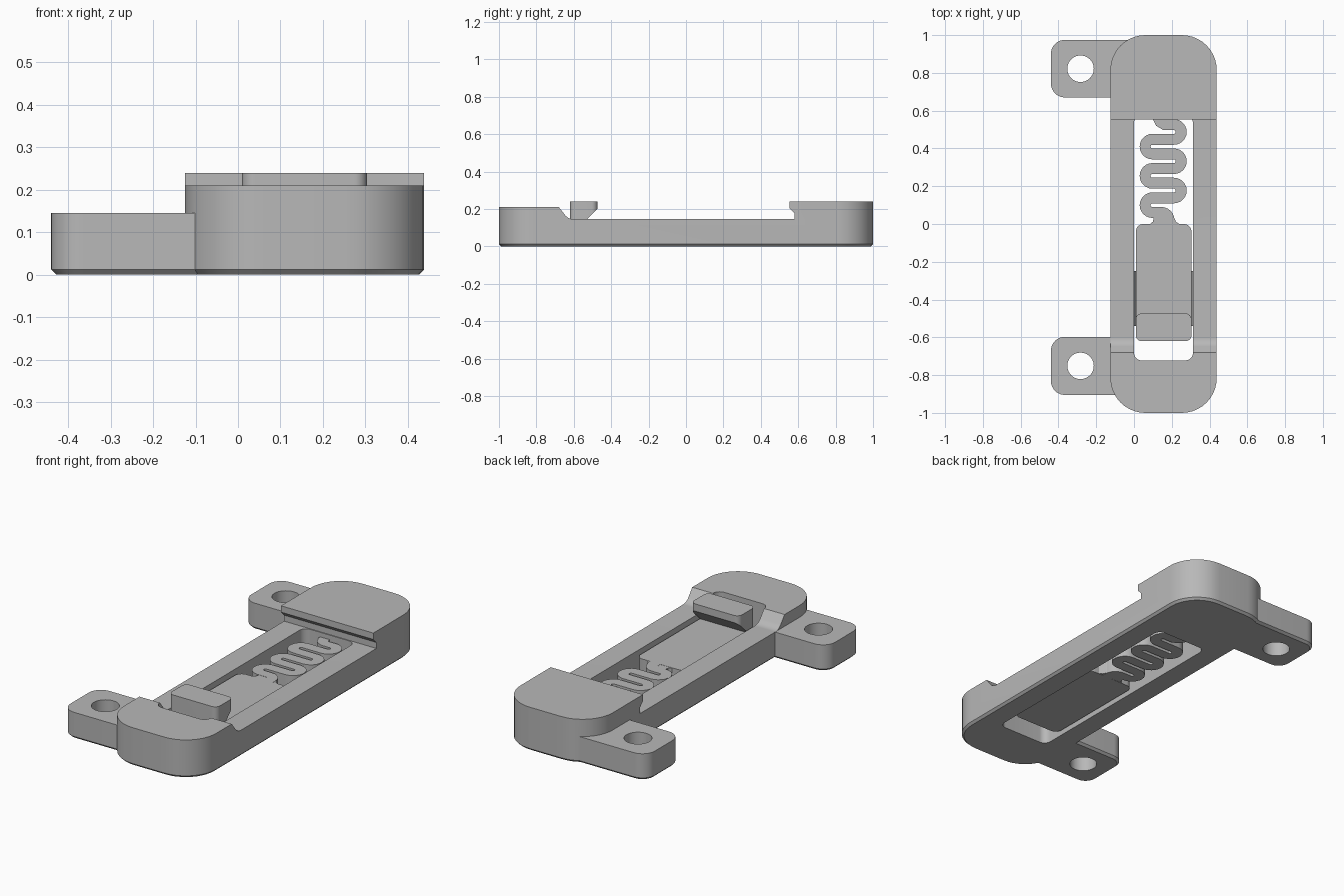
import bpy, bmesh
from math import sin, cos, pi, radians
from mathutils import Vector

cube = bpy.data.objects.get("Cube")
if cube:
    bpy.data.objects.remove(cube)

grey = bpy.data.materials.new("plain grey")
grey.use_nodes = True
COLOUR = (0.48, 0.48, 0.48, 1)
grey.diffuse_color = COLOUR
grey.node_tree.nodes["Principled BSDF"].inputs["Base Color"].default_value = COLOUR


def finish(name, bm):
    bmesh.ops.recalc_face_normals(bm, faces=bm.faces)
    mesh = bpy.data.meshes.new(name)
    bm.to_mesh(mesh)
    bm.free()
    mesh.materials.append(grey)
    ob = bpy.data.objects.new(name, mesh)
    bpy.context.collection.objects.link(ob)
    return ob


def loft(name, rings):
    """Closed solid through rings of equal length."""
    bm = bmesh.new()
    rows = [[bm.verts.new(p) for p in ring] for ring in rings]
    n = len(rows[0])
    for low, high in zip(rows, rows[1:]):
        for i in range(n):
            j = (i + 1) % n
            bm.faces.new((low[i], low[j], high[j], high[i]))
    bm.faces.new(rows[0][::-1])
    bm.faces.new(rows[-1])
    return finish(name, bm)


def rounded(x0, x1, y0, y1, r, inset=0, z=0, steps=10):
    """Ring of a rounded rectangle."""
    k = max(r - inset, 0.002)
    corners = [(x1 - r, y1 - r), (x0 + r, y1 - r), (x0 + r, y0 + r), (x1 - r, y0 + r)]
    return [(cx + k * cos(a), cy + k * sin(a), z)
            for q, (cx, cy) in enumerate(corners)
            for a in [(q + s / steps) * pi / 2 for s in range(steps + 1)]]


def block(name, rect, r, z0, z1, chamfer=0):
    rings = [rounded(*rect, r, 0, z0 + chamfer), rounded(*rect, r, 0, z1)]
    if chamfer:
        rings.insert(0, rounded(*rect, r, chamfer, z0))
    return loft(name, rings)


def side_prism(name, profile, x0, x1):
    return loft(name, [[(x, y, z) for y, z in profile] for x in (x0, x1)])


def boolean(ob, tool, operation):
    tool.hide_render = True
    mod = ob.modifiers.new(operation, 'BOOLEAN')
    mod.operation, mod.object, mod.solver = operation, tool, 'EXACT'
    bpy.ops.object.select_all(action='DESELECT')
    bpy.context.view_layer.objects.active = ob
    ob.select_set(True)
    bpy.ops.object.modifier_apply(modifier=mod.name)
    bpy.data.objects.remove(tool)


def smooth(ob):
    bpy.ops.object.select_all(action='DESELECT')
    bpy.context.view_layer.objects.active = ob
    ob.select_set(True)
    bpy.ops.object.shade_smooth_by_angle(angle=radians(30))


RAIL = 0.145      # height of the rails and mounting ears
CHAMFER = 0.012

# Body: rounded plan trimmed by the stepped side profile
body = block("body", (-0.125, 0.438, -1, 1), 0.185, 0, 0.24, CHAMFER)
ramp = [(-0.6 - 0.06 * sin(a), RAIL + 0.06 * (1 - cos(a)))
        for a in [radians(55) * s / 8 for s in range(8, -1, -1)]]
side = [(-1.1, -0.1), (-1.1, 0.21), (-0.68, 0.21)] + ramp + [
    (0.58, RAIL), (0.58, 0.178), (0.553, 0.205), (0.553, 0.3), (1.1, 0.3), (1.1, -0.1)]
boolean(body, side_prism("side_trim", side, -1, 1), 'INTERSECT')

# Mounting ears with bolt holes
for y0, y1, hole_y in ((0.67, 0.975, 0.822), (-0.905, -0.597, -0.751)):
    # square inner end lies hidden inside the body
    ear = block("ear", (-0.44, 0.06, y0, y1), 0.075, 0, RAIL, CHAMFER)
    boolean(ear, block("ear_end", (-0.02, 0.3, y0 - 0.1, y1 + 0.1), 0.01, -0.1, 0.3), 'DIFFERENCE')
    boolean(body, ear, 'UNION')
    r = 0.07
    hole = block("hole", (-0.283 - r, -0.283 + r, hole_y - r, hole_y + r), r - 0.0005, -0.1, 0.3)
    boolean(body, hole, 'DIFFERENCE')

# Slot through the body, kept below the rear overhang
slot = block("slot", (0, 0.312, -0.722, 0.575), 0.04, -0.1, 0.3)
ceiling = [(-1, -0.2), (0.8, -0.2), (0.8, 0.16), (0, 0.16), (-0.2, 0.4), (-1, 0.4)]
boolean(slot, side_prism("ceiling", ceiling, -1, 1), 'INTERSECT')
boolean(body, slot, 'DIFFERENCE')
smooth(body)

# Guide ribs on the slot walls
for name, wall, way in (("right_guide_rib", 0, 1), ("left_guide_rib", 0.312, -1)):
    section = [(wall - 0.004 * way, 0.125), (wall + 0.011 * way, 0.07), (wall - 0.004 * way, 0.02)]
    loft(name, [[(x, y, z) for x, z in section] for y in (-0.54, -0.25)])

# Sliding plate and its raised thumb tab
LOW, HIGH = 0.02, 0.12
plate = block("slider_plate", (0.01, 0.304, -0.62, 0), 0.04, LOW, HIGH)
tab = block("thumb_tab", (0.01, 0.304, -0.62, -0.474), 0.03, HIGH - 0.05, 0.24)
tab_side = [(-0.7, 0), (-0.7, 0.3), (-0.4, 0.3), (-0.4, 0.275), (-0.555, HIGH), (-0.555, 0)]
tab_side[3:4] = [(-0.4, 0.2), (-0.474, 0.2)]
boolean(tab, side_prism("tab_trim", tab_side, -1, 1), 'INTERSECT')
boolean(plate, tab, 'UNION')
smooth(plate)

# Flat zigzag spring: centre line of straight bars and half-round turns
PITCH, WIDTH, TOP = 0.0775, 0.058, 0.526
turn = PITCH / 2
path = [Vector((0.125, 0.59)), Vector((0.127, 0.565)), Vector((0.138, 0.54)), Vector((0.16, TOP))]
for i in range(6):
    right = i % 2 == 0
    cx = 0.279 - WIDTH / 2 - turn if right else 0.03 + WIDTH / 2 + turn
    cy = TOP - PITCH * (i + 0.5)
    for s in range(13):
        a = pi / 2 - pi * s / 12
        path.append(Vector((cx + turn * cos(a) * (1 if right else -1), cy + turn * sin(a))))
end_y = path[-1].y
for s in range(7):
    a = pi / 2 * (1 - s / 6)
    path.append(Vector((0.145 + 0.04 * cos(a), end_y - 0.04 + 0.04 * sin(a))))
path.append(Vector((0.185, -0.02)))

left_edge, right_edge = [], []
for i, p in enumerate(path):
    d = (path[min(i + 1, len(path) - 1)] - path[max(i - 1, 0)]).normalized()
    side_step = Vector((-d.y, d.x)) * WIDTH / 2
    left_edge.append(p + side_step)
    right_edge.append(p - side_step)
bm = bmesh.new()
rows = [[bm.verts.new((q.x, q.y, z)) for q, z in ((a, LOW), (b, LOW), (b, HIGH), (a, HIGH))]
        for a, b in zip(left_edge, right_edge)]
for r0, r1 in zip(rows, rows[1:]):
    for k in range(4):
        bm.faces.new((r0[k], r0[(k + 1) % 4], r1[(k + 1) % 4], r1[k]))
bm.faces.new(rows[0])
bm.faces.new(rows[-1])
smooth(finish("zigzag_spring", bm))

# Flared foot where the spring meets the plate
foot = [(0.085, -0.01), (0.085, 0), (0.1, 0.012), (0.108, 0.05), (0.19, 0.06),
        (0.214, 0.03), (0.222, 0.012), (0.24, 0), (0.24, -0.01)]
loft("spring_foot", [[(x, y, z) for x, y in foot] for z in (LOW + 0.001, HIGH - 0.001)])
